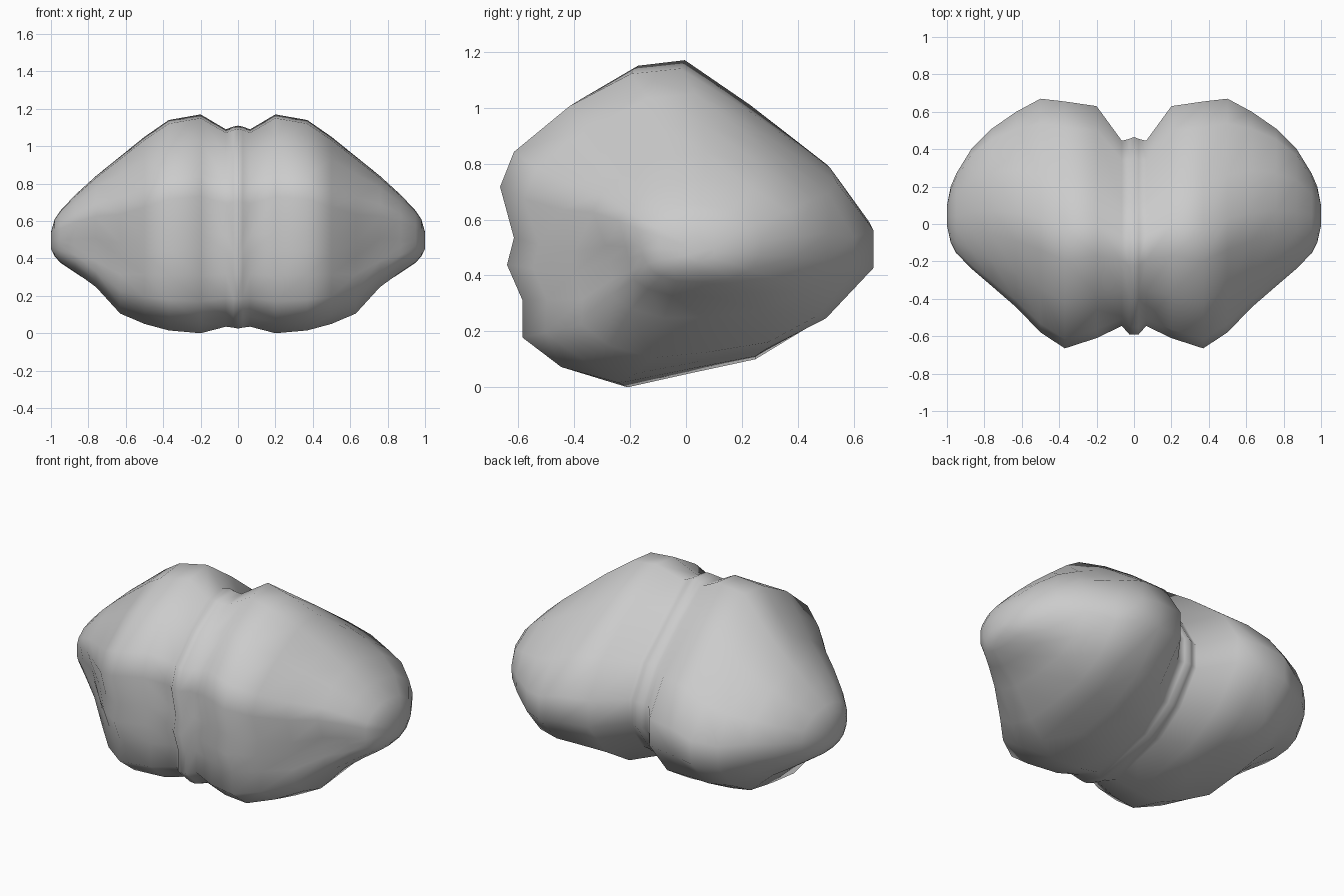
import bpy, bmesh, math

if "Cube" in bpy.data.objects:
    bpy.data.objects.remove(bpy.data.objects["Cube"])

# Side outline of a lobe (y, z), clockwise from the front bulge
outline = [(-.67, .73), (-.62, .86), (-.42, 1.03), (-.2, 1.15), (-.02, 1.17),
           (.23, 1.01), (.52, .8), (.66, .6), (.66, .44), (.48, .23),
           (.25, .1), (0, .05), (-.24, 0), (-.45, .06), (-.59, .17),
           (-.59, .31), (-.645, .44), (-.62, .54)]

# Cross-sections outward from the middle: x, y min, y max, z min, z max, side-fissure depth
sections = [(0, -.59, .465, .025, 1.11, 0), (.025, -.59, .455, .03, 1.105, 0),
            (.065, -.545, .445, .035, 1.09, 0),
            (.2, -.61, .63, 0, 1.17, 0), (.37, -.665, .655, .015, 1.14, 0),
            (.5, -.58, .67, .05, 1.05, .01), (.63, -.45, .6, .1, .945, .03),
            (.76, -.34, .51, .24, .84, .05), (.87, -.245, .4, .32, .74, .03),
            (.95, -.16, .27, .375, .655, 0), (.98, -.1, .2, .41, .61, 0),
            (1.0, -.01, .1, .45, .54, 0)]


def power(t, e):
    return math.copysign(abs(t) ** e, t)


def section_point(p, s):
    x, y0, y1, z0, z1, fissure = s
    u, v = (p[0] + .67) / 1.33, p[1] / 1.17
    # Outer sections become a full, rounded shape
    a = math.atan2(v - .5, u - .5)
    k = min(1, max(0, (x - .5) / .4)) * .85
    u = u * (1 - k) + (.5 + .5 * power(math.cos(a), .8)) * k
    v = v * (1 - k) + (.5 + .5 * power(math.sin(a), .8)) * k
    y, z = y0 + u * (y1 - y0), z0 + v * (z1 - z0)
    if u < .5:
        y += fissure * math.exp(-((v - .36) / .16) ** 2)
    return x, y, z


# Half of the body, lofted through the sections
bm = bmesh.new()
rings = [[bm.verts.new(section_point(p, s)) for p in outline] for s in sections]
n = len(outline)
for r0, r1 in zip(rings, rings[1:]):
    for i in range(n):
        j = (i + 1) % n
        bm.faces.new((r0[i], r0[j], r1[j], r1[i]))
bm.faces.new(rings[-1])
bmesh.ops.recalc_face_normals(bm, faces=bm.faces)
if sum(f.normal.x * f.calc_area() for f in bm.faces) < 0:
    bmesh.ops.reverse_faces(bm, faces=bm.faces)
for f in bm.faces:
    f.smooth = True
mesh = bpy.data.meshes.new("two_lobed_body")
bm.to_mesh(mesh)
bm.free()
body = bpy.data.objects.new("two_lobed_body", mesh)
bpy.context.collection.objects.link(body)

# The opposite lobe
mirror = body.modifiers.new("mirror", 'MIRROR')
mirror.use_axis[0] = True
mirror.use_clip = True
mirror.merge_threshold = .001
